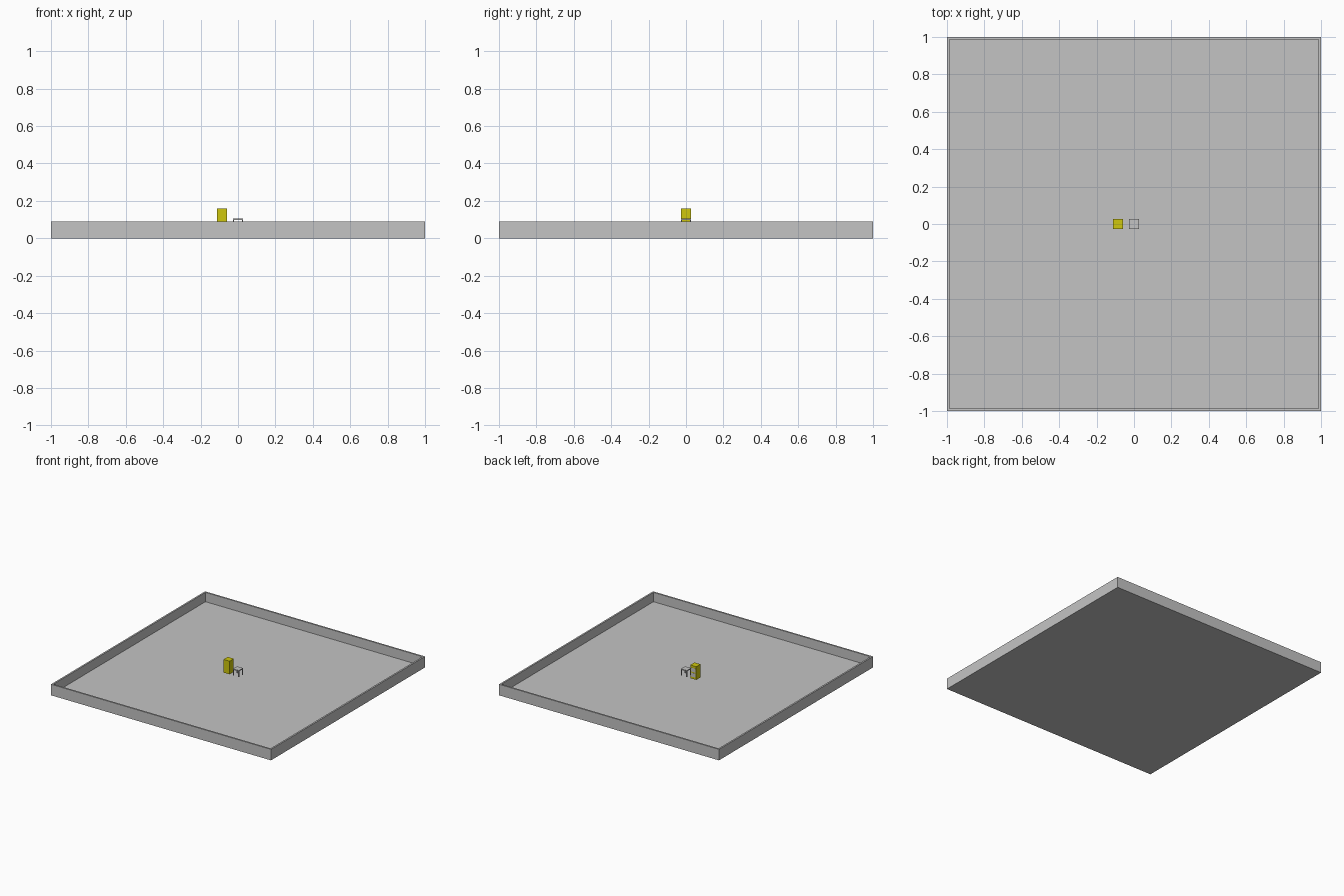
import bpy
import bmesh

default = bpy.data.objects.get("Cube")
if default:
    bpy.data.objects.remove(default, do_unlink=True)

UNIT = 2 / 37          # side of one furniture module
WALL = UNIT / 4        # tray wall and floor thickness
TRAY_H = 0.09
BASE = 0.052           # underside of the furniture


def material(name, color):
    mat = bpy.data.materials.new(name)
    mat.use_nodes = True
    mat.diffuse_color = color
    mat.node_tree.nodes["Principled BSDF"].inputs["Base Color"].default_value = color
    return mat


grey = material("light grey", (0.55, 0.55, 0.55, 1))
yellow = material("yellow", (0.62, 0.57, 0.004, 1))


def build(name, boxes, mat):
    """One object from boxes given as (centre, size)."""
    bm = bmesh.new()
    for centre, size in boxes:
        verts = bmesh.ops.create_cube(bm, size=1)["verts"]
        bmesh.ops.scale(bm, vec=size, verts=verts)
        bmesh.ops.translate(bm, vec=centre, verts=verts)
    mesh = bpy.data.meshes.new(name)
    bm.to_mesh(mesh)
    bm.free()
    mesh.materials.append(mat)
    obj = bpy.data.objects.new(name, mesh)
    bpy.context.collection.objects.link(obj)
    return obj


# Floor slab and four surrounding walls
build("floor", [((0, 0, WALL / 2), (2, 2, WALL))], grey)
edge = 1 - WALL / 2
wall_h = TRAY_H - WALL
wall_z = WALL + wall_h / 2
for side, label in ((-1, "right"), (1, "left")):
    build(label + "_wall", [((side * edge, 0, wall_z), (WALL, 2, wall_h))], grey)
for side, label in ((-1, "front"), (1, "back")):
    build(label + "_wall", [((0, side * edge, wall_z), (2 - 2 * WALL, WALL, wall_h))], grey)

# Small table
top_t = UNIT * 0.15
leg_t = UNIT * 0.12
leg_h = UNIT - top_t
reach = (UNIT - leg_t) / 2
build("table_top", [((0, 0, BASE + UNIT - top_t / 2), (UNIT, UNIT, top_t))], grey)
build("table_legs", [((x * reach, y * reach, BASE + leg_h / 2), (leg_t, leg_t, leg_h))
                     for x in (-1, 1) for y in (-1, 1)], grey)

# Tall cabinet with two panels on its back
cab_x = -0.085
build("cabinet", [((cab_x, 0, BASE + UNIT), (UNIT, UNIT, 2 * UNIT))], yellow)
build("cabinet_panels", [((cab_x, UNIT / 2, BASE + UNIT * level),
                          (UNIT * 0.7, 0.002, UNIT * 0.6)) for level in (0.6, 1.35)], grey)
